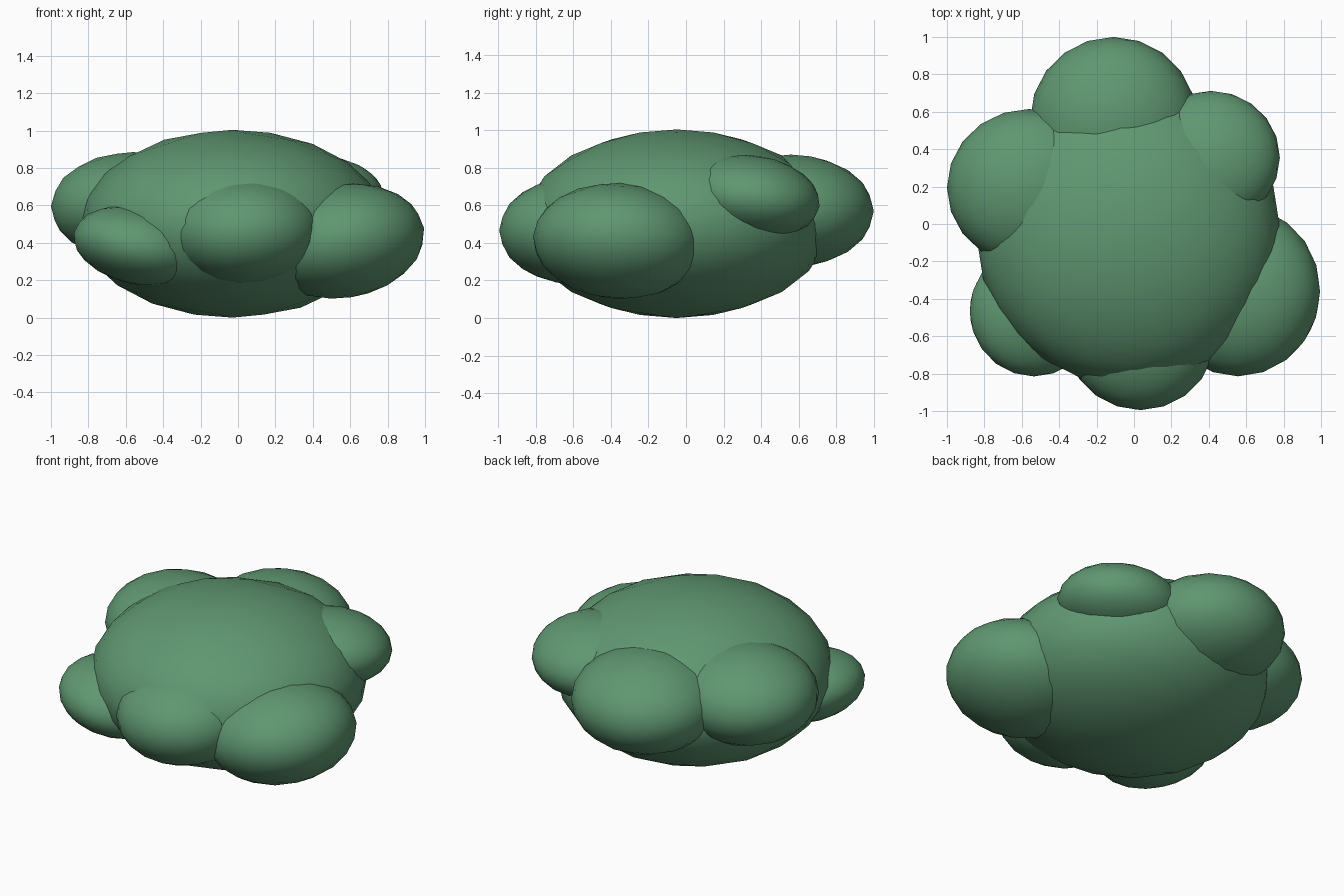
import bpy
import math

if "Cube" in bpy.data.objects:
    bpy.data.objects.remove(bpy.data.objects["Cube"])

# Leaf colour
leaf = bpy.data.materials.new("leaf_green")
leaf.diffuse_color = (0.115, 0.31, 0.165, 1)
leaf.use_nodes = True
leaf.node_tree.nodes["Principled BSDF"].inputs["Base Color"].default_value = leaf.diffuse_color


def clump(name, centre, radii, tilt_x=0, tilt_y=0):
    """Flattened, slightly tilted ball of foliage."""
    bpy.ops.mesh.primitive_ico_sphere_add(subdivisions=3, radius=1, location=centre)
    ob = bpy.context.object
    ob.name = name
    ob.scale = radii
    ob.rotation_euler = (math.radians(tilt_x), math.radians(tilt_y), 0)
    ob.data.materials.append(leaf)
    bpy.ops.object.shade_smooth()
    return ob


# Large central mass
clump("main_foliage", (-0.03, -0.05, 0.502), (0.815, 0.815, 0.502))

# Ring of smaller clumps around it
clump("front_right_clump", (0.56, -0.36, 0.41), (0.44, 0.455, 0.305), -3, -9)
clump("front_clump", (0.035, -0.59, 0.465), (0.405, 0.405, 0.285), 0, -2)
clump("front_left_clump", (-0.535, -0.465, 0.385), (0.35, 0.35, 0.207), 0, 12)
clump("back_left_clump", (-0.56, 0.195, 0.595), (0.44, 0.42, 0.29))
clump("back_clump", (-0.11, 0.56, 0.57), (0.445, 0.44, 0.30))
clump("back_right_clump", (0.41, 0.355, 0.645), (0.37, 0.36, 0.22), -8, 0)
